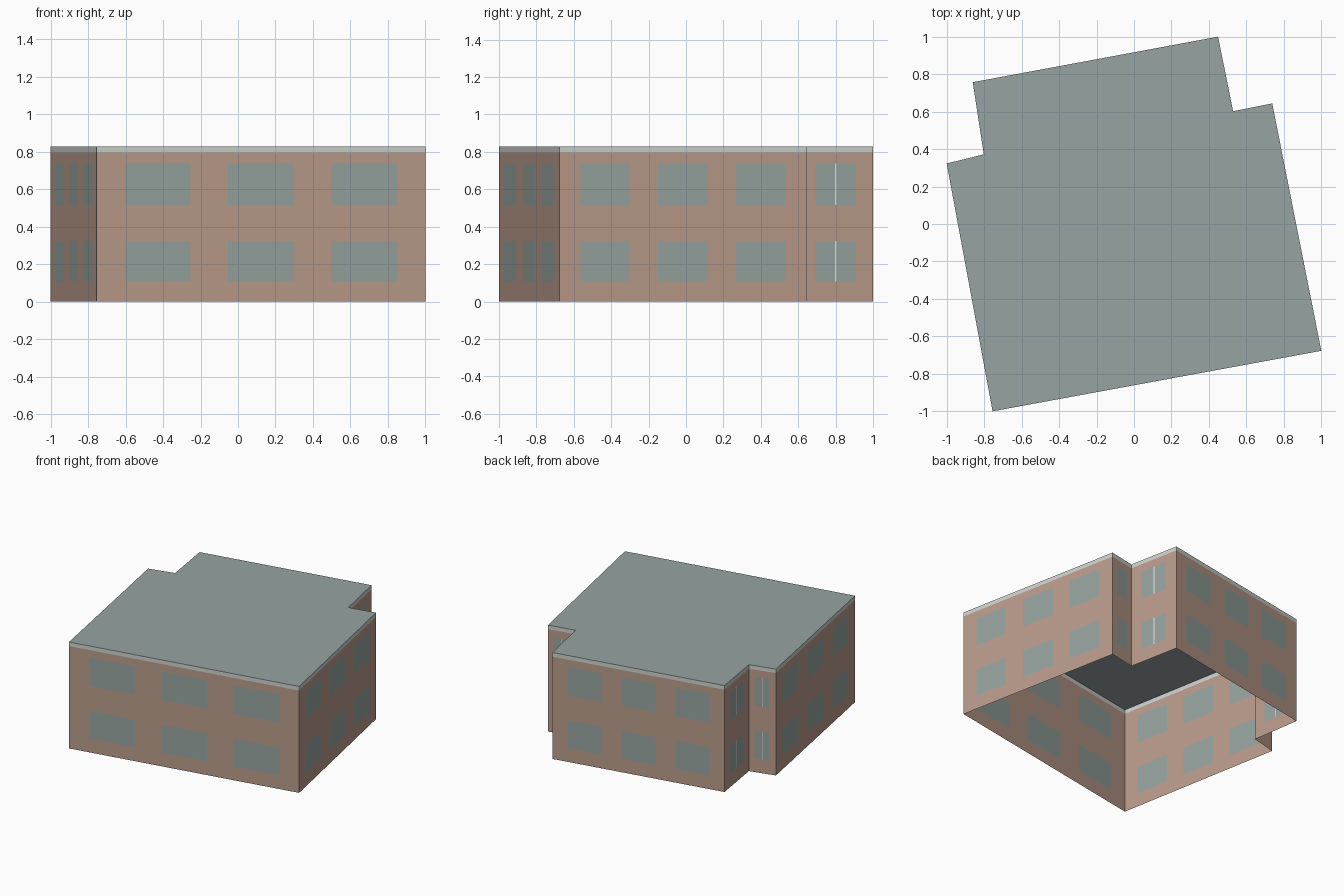
import bpy, bmesh
from mathutils import Vector

cube = bpy.data.objects.get("Cube")
if cube:
    bpy.data.objects.remove(cube, do_unlink=True)


def material(name, rgb):
    """Flat material from 0-255 display values."""
    lin = [((c / 255 + 0.055) / 1.055) ** 2.4 for c in rgb] + [1.0]
    m = bpy.data.materials.new(name)
    m.use_nodes = True
    m.diffuse_color = lin
    bsdf = next(n for n in m.node_tree.nodes if n.type == 'BSDF_PRINCIPLED')
    bsdf.inputs["Base Color"].default_value = lin
    return m


BRICK = material("brick", (186, 156, 139))
GLASS = material("window glass", (151, 164, 160))
TRIM = material("pale trim", (206, 209, 205))
ROOF = material("roof grey", (151, 164, 162))
MULLION = material("white mullion", (240, 240, 238))

# Plan outline, counter-clockwise from the front corner
PLAN = [Vector(p) for p in [(-.755, -1), (1, -.677), (.738, .644), (.529, .602),
                            (.449, 1), (-.861, .757), (-.802, .372), (-1, .323)]]
TRIM_Z, TOP_Z = .796, .828
ROWS = [0, .107, .323, .517, .738, TRIM_Z]          # window rows are odd bands
WIDE = [0, .086, .286, .4, .6, .714, .914, 1]       # three windows
NARROW = [0, .22, .492, .508, .77, 1]               # one window, split by a bar


def make_object(name, bm, mats):
    mesh = bpy.data.meshes.new(name)
    bm.to_mesh(mesh)
    bm.free()
    for m in mats:
        mesh.materials.append(m)
    ob = bpy.data.objects.new(name, mesh)
    bpy.context.collection.objects.link(ob)
    return ob


def wall(name, a, b):
    """Wall cut into a grid, with the window cells coloured as glass."""
    narrow = (b - a).length < .6
    cols = NARROW if narrow else WIDE
    bm = bmesh.new()
    grid = [[bm.verts.new((*a.lerp(b, t), z)) for t in cols] for z in ROWS]
    for r in range(len(ROWS) - 1):
        for c in range(len(cols) - 1):
            f = bm.faces.new((grid[r][c], grid[r][c + 1],
                              grid[r + 1][c + 1], grid[r + 1][c]))
            if r % 2:
                if narrow:
                    f.material_index = (0, 1, 2, 1, 0)[c]
                else:
                    f.material_index = c % 2
    make_object(name, bm, [BRICK, GLASS, MULLION])


# Walls
names = ["front_wall", "left_wall", "left_step_back", "left_step_side",
         "back_wall", "right_step_side", "right_step_back", "right_wall"]
for i, name in enumerate(names):
    wall(name, PLAN[i], PLAN[(i + 1) % len(PLAN)])

# Trim band around the top
bm = bmesh.new()
low = [bm.verts.new((*p, TRIM_Z)) for p in PLAN]
high = [bm.verts.new((*p, TOP_Z)) for p in PLAN]
for i in range(len(PLAN)):
    j = (i + 1) % len(PLAN)
    bm.faces.new((low[i], low[j], high[j], high[i]))
make_object("roof_trim", bm, [TRIM])

# Flat roof
bm = bmesh.new()
bm.faces.new([bm.verts.new((*p, TOP_Z)) for p in PLAN])
make_object("roof", bm, [ROOF])
